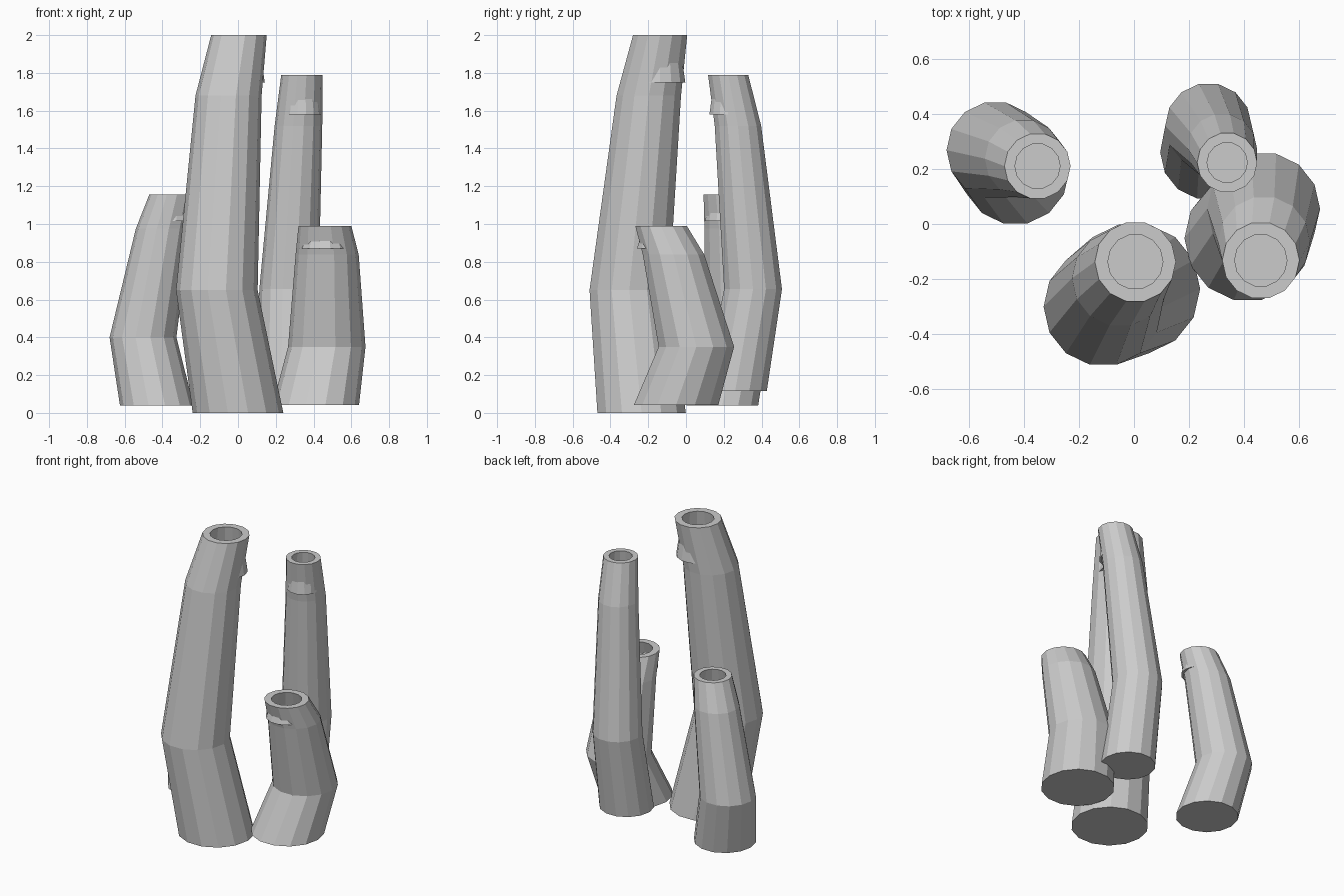
import bpy, bmesh, math

if "Cube" in bpy.data.objects:
    bpy.data.objects.remove(bpy.data.objects["Cube"])

SIDES = 14


def tube(name, rings, hole_r, depth):
    """Bent tapering tube from (x, y, z, radius) rings, with a hollow in the top."""
    x, y, z, r = rings[-1]
    # rim, then the hollow, which flares slightly towards its floor
    stations = rings + [(x, y, z, hole_r), (x, y, z - depth, r * 0.93)]
    bm = bmesh.new()
    loops = []
    for cx, cy, cz, cr in stations:
        loops.append([bm.verts.new((cx + cr * math.cos(2 * math.pi * i / SIDES),
                                    cy + cr * math.sin(2 * math.pi * i / SIDES), cz))
                      for i in range(SIDES)])
    for a, b in zip(loops, loops[1:]):
        for i in range(SIDES):
            j = (i + 1) % SIDES
            bm.faces.new((a[i], a[j], b[j], b[i]))
    bm.faces.new(loops[0][::-1])   # underside
    bm.faces.new(loops[-1])        # floor of the hollow
    mesh = bpy.data.meshes.new(name)
    bm.to_mesh(mesh)
    bm.free()
    obj = bpy.data.objects.new(name, mesh)
    bpy.context.collection.objects.link(obj)
    return obj


# Tallest tube at the front
tube("front_tall_tube", [(0, -0.235, 0, 0.24), (-0.112, -0.30, 0.65, 0.216),
                         (-0.05, -0.197, 1.68, 0.175), (0.005, -0.137, 2.0, 0.147)], 0.10, 0.25)
# Slender tube at the back right
tube("back_tall_tube", [(0.267, 0.26, 0.115, 0.172), (0.27, 0.355, 0.655, 0.157),
                        (0.32, 0.275, 1.52, 0.126), (0.338, 0.223, 1.79, 0.109)], 0.073, 0.21)
# Short tube at the left
tube("left_short_tube", [(-0.43, 0.192, 0.04, 0.195), (-0.503, 0.268, 0.40, 0.177),
                         (-0.398, 0.237, 0.975, 0.143), (-0.35, 0.21, 1.155, 0.12)], 0.082, 0.14)
# Short tube at the right
tube("right_short_tube", [(0.412, -0.052, 0.043, 0.229), (0.47, 0.055, 0.35, 0.205),
                          (0.472, -0.066, 0.838, 0.167), (0.46, -0.132, 0.99, 0.14)], 0.095, 0.12)
